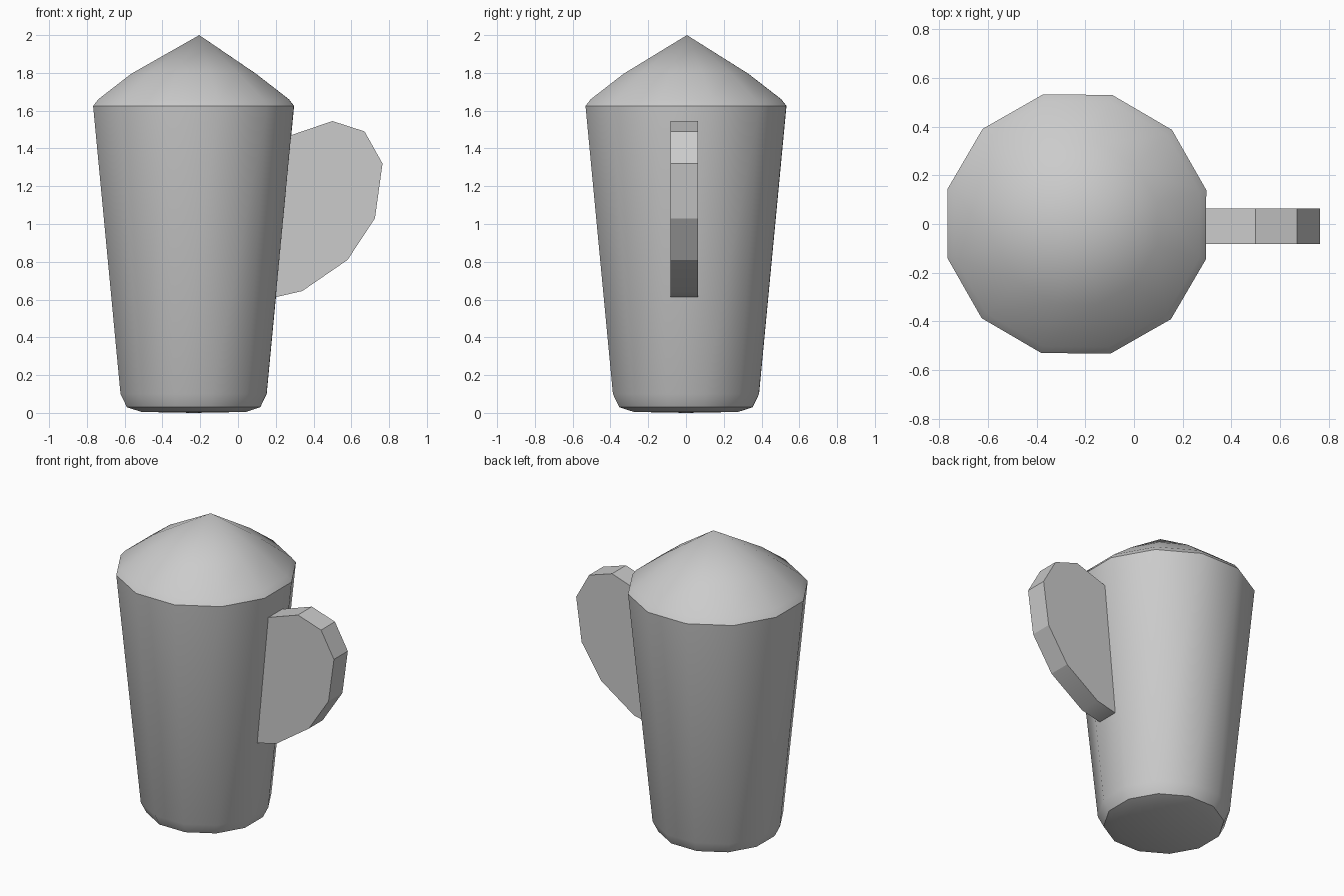
import bpy, bmesh, math

if "Cube" in bpy.data.objects:
    bpy.data.objects.remove(bpy.data.objects["Cube"])

CX, SIDES, TURN = -0.235, 12, math.radians(14.7)


def finish(bm, name, angle):
    bmesh.ops.recalc_face_normals(bm, faces=bm.faces)
    mesh = bpy.data.meshes.new(name)
    bm.to_mesh(mesh)
    bm.free()
    ob = bpy.data.objects.new(name, mesh)
    bpy.context.collection.objects.link(ob)
    bpy.ops.object.select_all(action='DESELECT')
    ob.select_set(True)
    bpy.context.view_layer.objects.active = ob
    bpy.ops.object.shade_smooth_by_angle(angle=math.radians(angle))
    return ob


def ring(bm, r, z):
    return [bm.verts.new((CX + r * math.cos(TURN + i * math.tau / SIDES),
                          r * math.sin(TURN + i * math.tau / SIDES), z))
            for i in range(SIDES)]


def loft(bm, profile):
    rings = [ring(bm, r, z) for r, z in profile]
    for a, b in zip(rings, rings[1:]):
        for i in range(SIDES):
            j = (i + 1) % SIDES
            bm.faces.new((a[i], a[j], b[j], b[i]))
    return rings


# Tapered cup with rounded base, topped by a faceted foam dome with a peak
bm = bmesh.new()
rings = loft(bm, [(0.285, 0.005), (0.365, 0.03), (0.40, 0.10), (0.55, 1.625),
                  (0.522, 1.66), (0.342, 1.795)])
base = bm.verts.new((CX, 0, 0))
peak = bm.verts.new((-0.205, 0.005, 2.0))
for i in range(SIDES):
    j = (i + 1) % SIDES
    bm.faces.new((rings[0][j], rings[0][i], base))
    bm.faces.new((rings[-1][i], rings[-1][j], peak))
finish(bm, "cup_with_foam", 30)

# Solid slab handle, its inner edge sunk into the cup wall
outline = [(0.24, 1.455), (0.295, 1.475), (0.50, 1.545), (0.67, 1.49),
           (0.765, 1.32), (0.725, 1.03), (0.58, 0.81), (0.34, 0.645),
           (0.21, 0.615), (0.17, 0.61)]
bm = bmesh.new()
face = bm.faces.new([bm.verts.new((x, -0.083, z)) for x, z in outline])
new = bmesh.ops.extrude_face_region(bm, geom=[face])["geom"]
bmesh.ops.translate(bm, vec=(0, 0.146, 0),
                    verts=[g for g in new if isinstance(g, bmesh.types.BMVert)])
finish(bm, "handle", 22)
